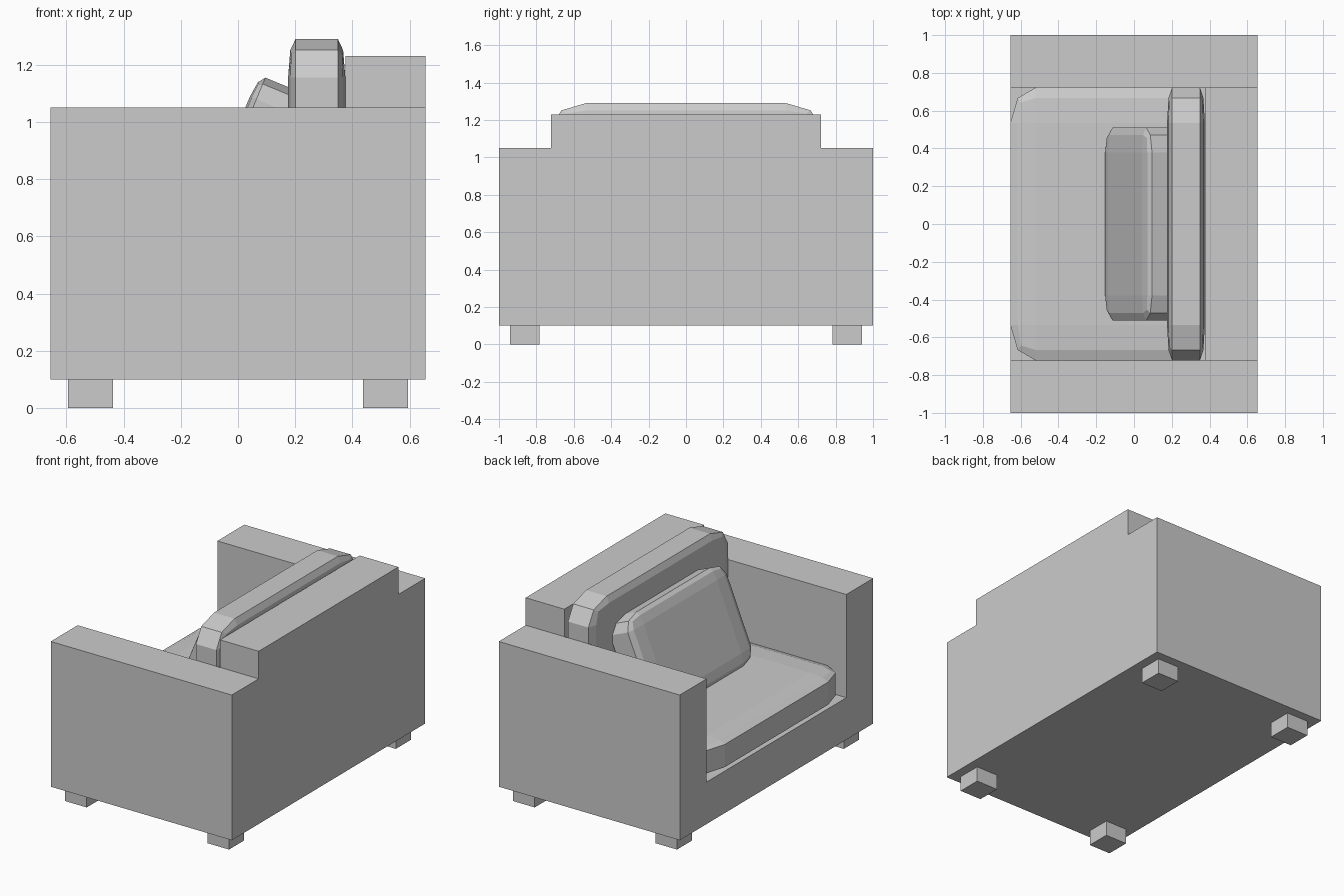
import bpy, bmesh, math
from mathutils import Matrix, Vector

cube = bpy.data.objects.get("Cube")
if cube:
    bpy.data.objects.remove(cube, do_unlink=True)

GREY = (0.6, 0.6, 0.6, 1)
fabric = bpy.data.materials.new("light_grey")
fabric.use_nodes = True
fabric.diffuse_color = GREY
fabric.node_tree.nodes["Principled BSDF"].inputs["Base Color"].default_value = GREY


def finish(name, bm):
    bmesh.ops.recalc_face_normals(bm, faces=bm.faces)
    mesh = bpy.data.meshes.new(name)
    bm.to_mesh(mesh)
    bm.free()
    mesh.materials.append(fabric)
    obj = bpy.data.objects.new(name, mesh)
    bpy.context.collection.objects.link(obj)
    return obj


def block(name, size, centre, bevel=0.0, tilt=0.0):
    """Unit cube, optionally rounded, then stretched, tilted and placed."""
    bm = bmesh.new()
    bmesh.ops.create_cube(bm, size=1)
    if bevel:
        bmesh.ops.bevel(bm, geom=bm.edges[:], offset=bevel, segments=2,
                        profile=0.5, affect='EDGES')
    bm.transform(Matrix.Translation(centre)
                 @ Matrix.Rotation(tilt, 4, 'Y')
                 @ Matrix.Diagonal(Vector((*size, 1))))
    return finish(name, bm)


# Frame: base, arms and backrest as one closed shell, facing -x
DEPTH, INNER, BACK = 0.655, 0.722, 0.375
FLOOR, SEAT, ARM, TOP = 0.1, 0.375, 1.05, 1.23
section = {
    "A": (-1, FLOOR), "B": (1, FLOOR), "C": (1, ARM), "D": (INNER, ARM),
    "E": (INNER, SEAT), "F": (-INNER, SEAT), "G": (-INNER, ARM), "H": (-1, ARM),
    "I": (INNER, TOP), "J": (-INNER, TOP),
}
# Stations along x: f = front end, m = face of backrest, r = rear
stations = {"f": -DEPTH, "m": BACK, "r": DEPTH}
faces = [
    "Af Bf Cf Df Ef Ff Gf Hf",      # front end
    "Ar Br Cr Dr Ir Jr Gr Hr",      # rear
    "Af Bf Br Ar", "Bf Cf Cr Br", "Hf Af Ar Hr",   # underside and outer sides
    "Cf Df Dm Dr Cr", "Gf Hf Hr Gr Gm",            # arm tops
    "Df Ef Em Dm", "Ff Gf Gm Fm", "Ef Ff Fm Em",   # inner arms and seat deck
    "Dm Em Fm Gm Jm Im", "Im Jm Jr Ir",            # backrest face and top
    "Dm Im Ir Dr", "Gm Jm Jr Gr",                  # backrest shoulders
]
bm = bmesh.new()
points = {}
for face in faces:
    for key in face.split():
        if key not in points:
            points[key] = bm.verts.new((stations[key[1]], *section[key[0]]))
    bm.faces.new([points[key] for key in face.split()])
finish("armchair_frame", bm)

# Legs
for x, depth_name in ((-0.515, "front"), (0.515, "rear")):
    for y, side in ((-0.862, "right"), (0.862, "left")):
        block(f"{depth_name}_{side}_leg", (0.157, 0.157, FLOOR), (x, y, FLOOR / 2))

# Cushions: the same rounded block laid flat, stood up and leaned
ROUND = 0.13
block("seat_cushion", (1.03, 1.444, 0.2), (-0.14, 0, 0.475), ROUND)
block("back_cushion", (0.2, 1.444, 1.03), (0.275, 0, 0.775), ROUND)
block("loose_pillow", (0.19, 1.02, 0.63), (0.04, 0, 0.837), ROUND, math.radians(22.5))
